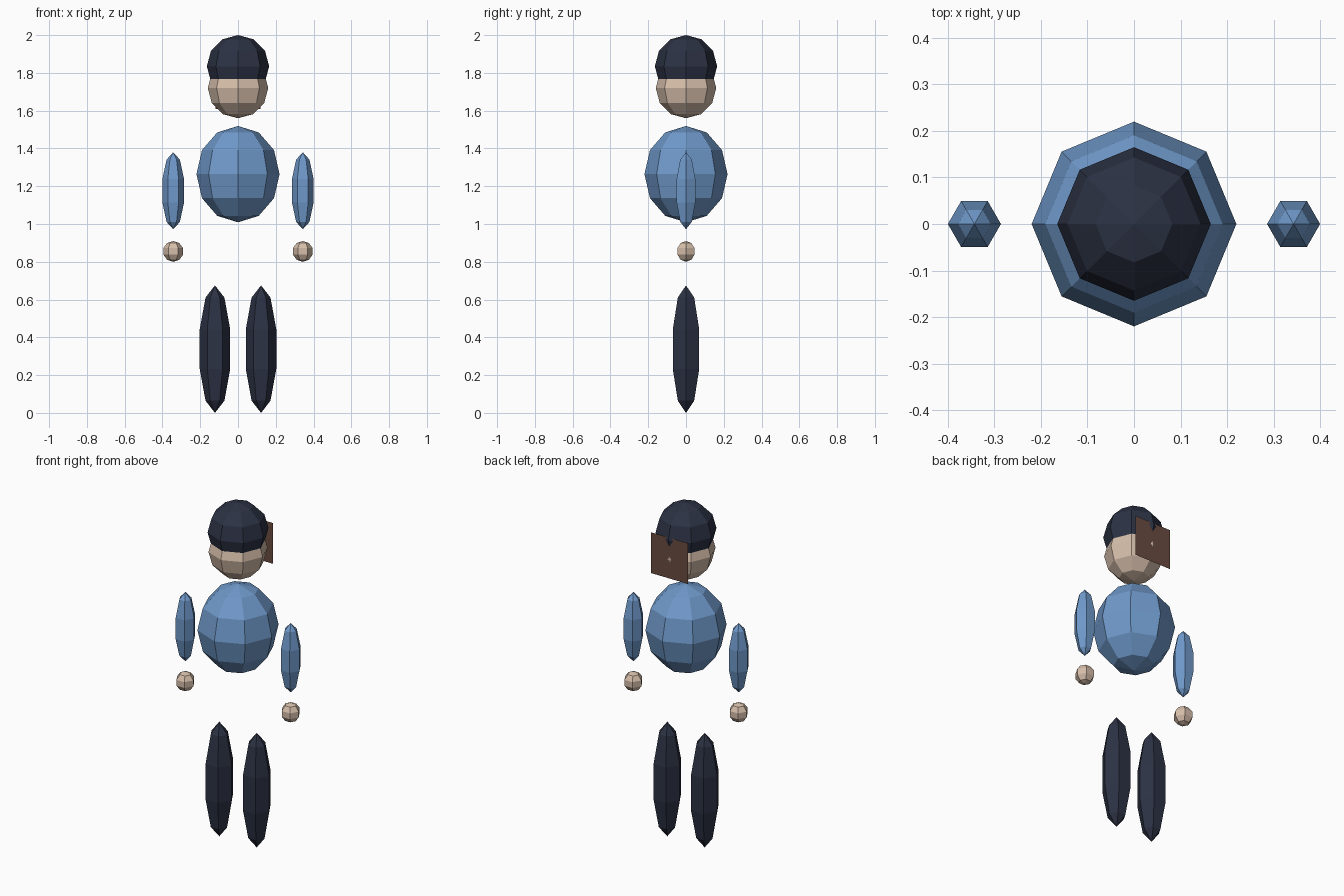
import bpy, bmesh
from math import sin, cos, pi

if "Cube" in bpy.data.objects:
    bpy.data.objects.remove(bpy.data.objects["Cube"])


def material(name, r, g, b):
    lin = [((c / 255 + 0.055) / 1.055) ** 2.4 for c in (r, g, b)]
    m = bpy.data.materials.new(name)
    m.diffuse_color = (*lin, 1)
    m.use_nodes = True
    m.node_tree.nodes["Principled BSDF"].inputs["Base Color"].default_value = m.diffuse_color
    return m


skin = material("skin", 214, 190, 170)
blue = material("blue_cloth", 111, 153, 202)
navy = material("dark_navy", 44, 50, 68)
brown = material("brown_board", 106, 76, 65)


def add_object(name, bm, mat):
    mesh = bpy.data.meshes.new(name)
    bmesh.ops.recalc_face_normals(bm, faces=bm.faces)
    bm.to_mesh(mesh)
    bm.free()
    mesh.materials.append(mat)
    obj = bpy.data.objects.new(name, mesh)
    bpy.context.collection.objects.link(obj)


def ellipsoid(name, mat, x, z, radius, half_height, sides, bands):
    """Faceted ellipsoid with a corner pointing along x."""
    bm = bmesh.new()
    top = bm.verts.new((x, 0, z + half_height))
    bottom = bm.verts.new((x, 0, z - half_height))
    rings = []
    for i in range(1, bands):
        t = pi * i / bands
        rings.append([bm.verts.new((x + radius * sin(t) * cos(2 * pi * k / sides),
                                    radius * sin(t) * sin(2 * pi * k / sides),
                                    z + half_height * cos(t)))
                      for k in range(sides)])
    for k in range(sides):
        n = (k + 1) % sides
        bm.faces.new((top, rings[0][k], rings[0][n]))
        bm.faces.new((bottom, rings[-1][n], rings[-1][k]))
        for a, b in zip(rings, rings[1:]):
            bm.faces.new((a[k], b[k], b[n], a[n]))
    add_object(name, bm, mat)


# Torso, head and cap
ellipsoid("torso", blue, 0, 1.264, 0.22, 0.255, 8, 6)
ellipsoid("head", skin, 0, 1.72, 0.16, 0.16, 8, 6)
ellipsoid("cap", navy, 0, 1.835, 0.165, 0.165, 8, 6)

# Limbs, mirrored left and right
for side, s in (("left", 1), ("right", -1)):
    ellipsoid(side + "_arm", blue, s * 0.343, 1.176, 0.06, 0.204, 6, 5)
    ellipsoid(side + "_hand", skin, s * 0.343, 0.855, 0.055, 0.055, 6, 5)
    ellipsoid(side + "_leg", navy, s * 0.122, 0.3375, 0.085, 0.3375, 6, 5)

# Flat board at the back of the head
bm = bmesh.new()
bm.faces.new([bm.verts.new((x, 0.155, z)) for x, z in
              ((0.12, 1.61), (-0.12, 1.61), (-0.12, 1.85), (0.12, 1.85))])
bm.normal_update()
if bm.faces[:][0].normal.y < 0:
    bmesh.ops.reverse_faces(bm, faces=bm.faces)
mesh = bpy.data.meshes.new("back_board")
bm.to_mesh(mesh)
bm.free()
mesh.materials.append(brown)
bpy.context.collection.objects.link(bpy.data.objects.new("back_board", mesh))
